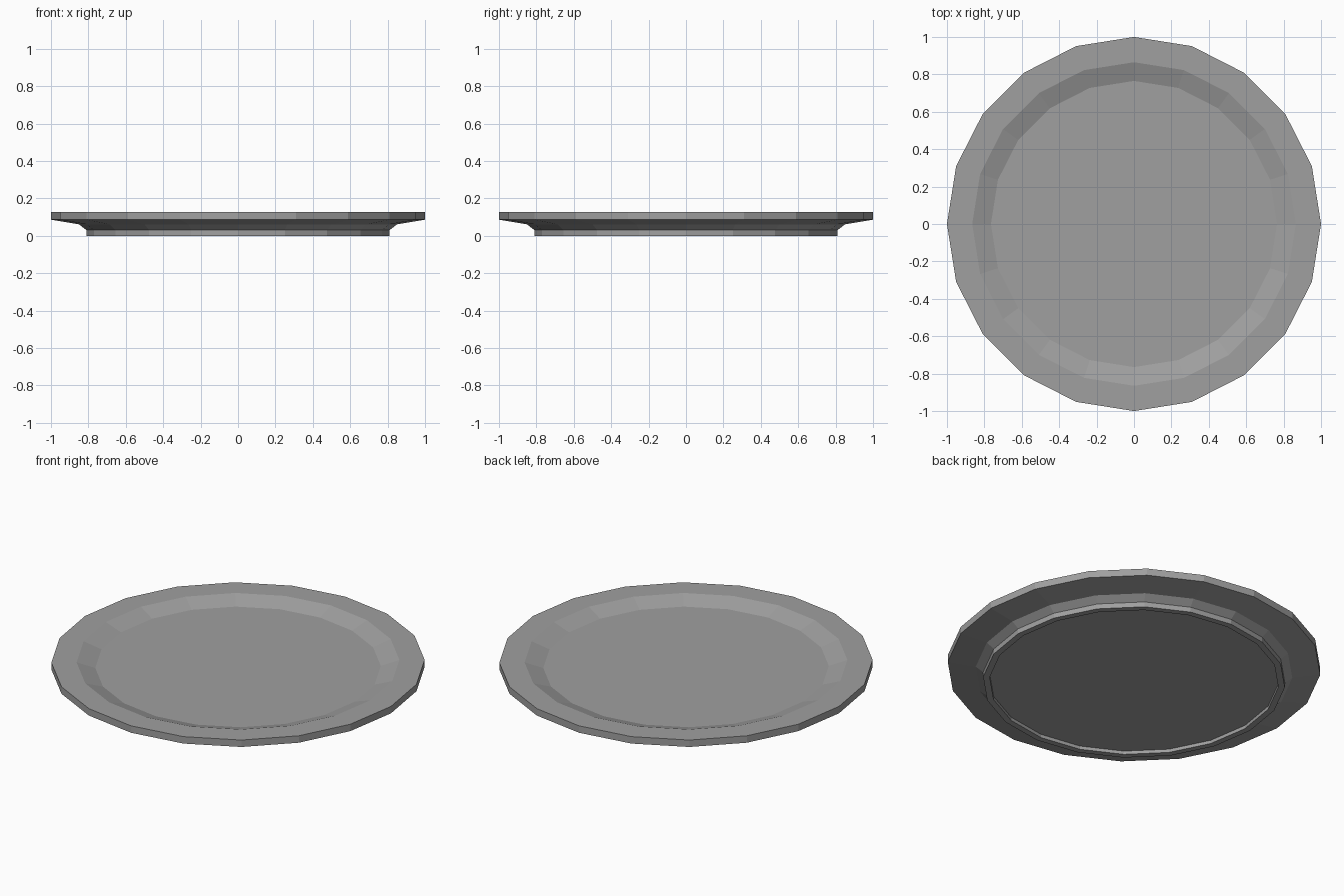
import bpy
import bmesh
from math import cos, sin, tau

cube = bpy.data.objects.get("Cube")
if cube:
    bpy.data.objects.remove(cube, do_unlink=True)

SIDES = 20

# One flat grey for the whole plate
grey = bpy.data.materials.new("plate_grey")
grey.use_nodes = True
colour = (0.35, 0.35, 0.35, 1)
grey.diffuse_color = colour
grey.node_tree.nodes["Principled BSDF"].inputs["Base Color"].default_value = colour

# Radius and height, from the eating surface over the rim to the recessed base
profile = [
    (0.765, 0.093),  # floor edge
    (0.865, 0.127),  # top of well
    (1.0, 0.127),    # rim top
    (1.0, 0.086),    # rim bottom
    (0.85, 0.061),   # underside shoulder
    (0.81, 0.03),    # foot top
    (0.81, 0.0),     # foot outer edge
    (0.775, 0.0),    # foot inner edge
    (0.775, 0.02),   # recessed base
]


def lathe(name, points, material):
    """Revolve a profile about z, closing both ends with flat caps."""
    bm = bmesh.new()
    angles = [tau * i / SIDES for i in range(SIDES)]
    rings = [[bm.verts.new((r * cos(a), r * sin(a), z)) for a in angles]
             for r, z in points]
    for upper, lower in zip(rings, rings[1:]):
        for i in range(SIDES):
            j = (i + 1) % SIDES
            bm.faces.new((upper[i], lower[i], lower[j], upper[j]))
    bm.faces.new(rings[0])
    bm.faces.new(reversed(rings[-1]))
    bmesh.ops.recalc_face_normals(bm, faces=bm.faces)
    mesh = bpy.data.meshes.new(name)
    bm.to_mesh(mesh)
    bm.free()
    mesh.materials.append(material)
    obj = bpy.data.objects.new(name, mesh)
    bpy.context.collection.objects.link(obj)
    return obj


lathe("plate", profile, grey)
